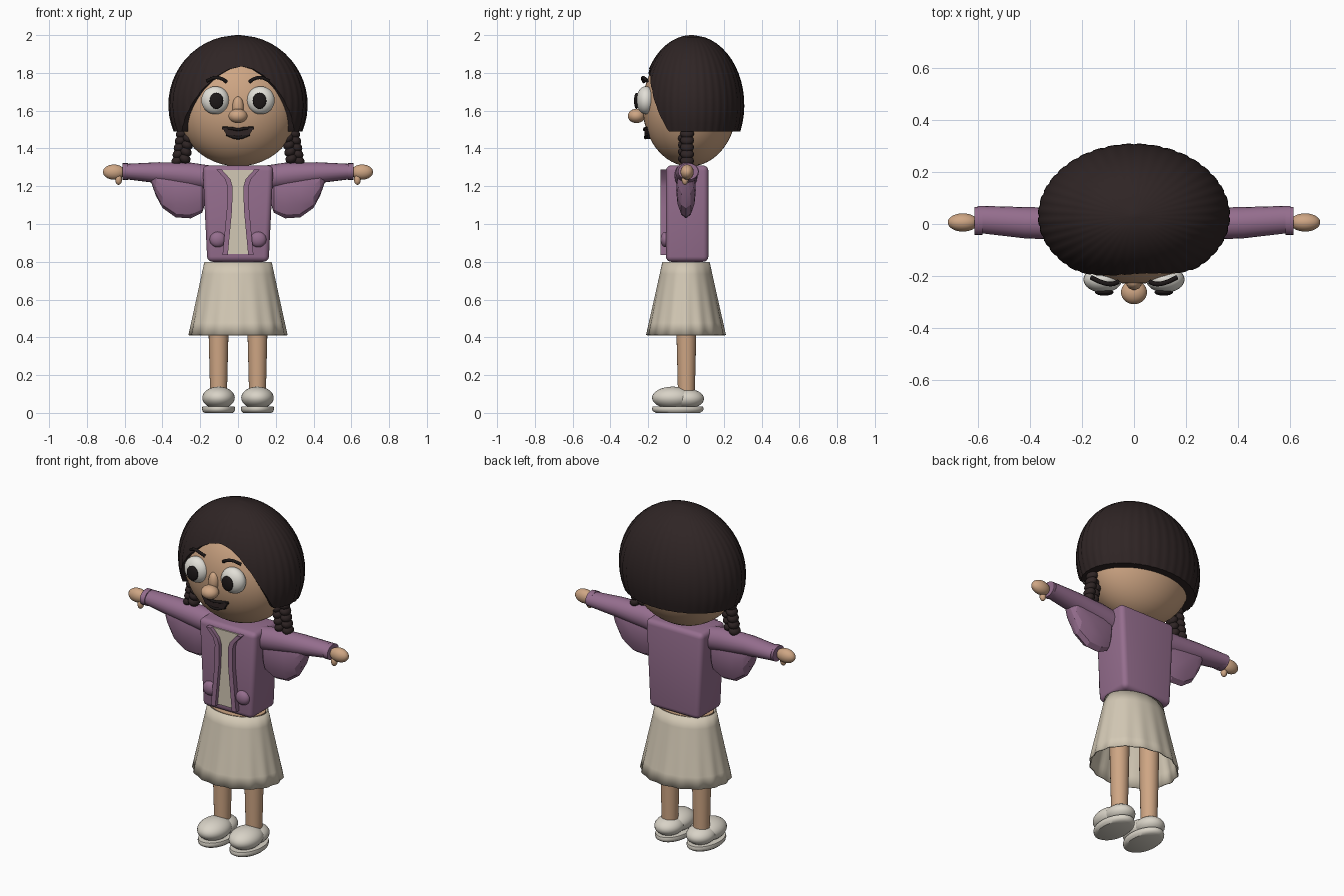
import bpy, bmesh, math
from mathutils import Vector, Matrix

cube = bpy.data.objects.get("Cube")
if cube:
    bpy.data.objects.remove(cube, do_unlink=True)


def material(name, r, g, b):
    m = bpy.data.materials.new(name)
    m.use_nodes = True
    m.diffuse_color = (r, g, b, 1)
    node = next(n for n in m.node_tree.nodes if n.type == 'BSDF_PRINCIPLED')
    node.inputs["Base Color"].default_value = (r, g, b, 1)
    node.inputs["Roughness"].default_value = 0.8
    return m


SKIN = material("skin", .62, .38, .23)
HAIR = material("dark_hair", .028, .018, .018)
JACKET = material("mauve_jacket", .30, .155, .27)
CREAM = material("cream_cloth", .65, .58, .46)
SHOE = material("off_white_shoe", .69, .65, .57)
WHITE = material("eye_white", .76, .74, .68)
BLACK = material("black", .012, .009, .009)


def finish(name, bm, mat, angle=40):
    bmesh.ops.recalc_face_normals(bm, faces=bm.faces)
    me = bpy.data.meshes.new(name)
    bm.to_mesh(me)
    bm.free()
    me.materials.append(mat)
    me.shade_smooth()
    me.set_sharp_from_angle(angle=math.radians(angle))
    ob = bpy.data.objects.new(name, me)
    bpy.context.collection.objects.link(ob)
    return ob


def ball(name, loc, radii, mat, tilt=0, seg=32):
    bm = bmesh.new()
    bmesh.ops.create_uvsphere(bm, u_segments=seg, v_segments=seg // 2, radius=1)
    bm.transform(Matrix.Translation(loc) @ Matrix.Rotation(tilt, 4, 'Y') @ Matrix.Diagonal((*radii, 1)))
    return finish(name, bm, mat)


def loft(name, rings, mat, caps=True, angle=40):
    bm = bmesh.new()
    rows = [[bm.verts.new(p) for p in ring] for ring in rings]
    n = len(rows[0])
    for a, b in zip(rows, rows[1:]):
        for i in range(n):
            j = (i + 1) % n
            bm.faces.new((a[i], a[j], b[j], b[i]))
    if caps:
        bm.faces.new(rows[0])
        bm.faces.new(rows[-1])
    return finish(name, bm, mat, angle)


def ring_z(x, y, z, rx, ry, n=24):
    return [(x + rx * math.cos(2 * math.pi * i / n), y + ry * math.sin(2 * math.pi * i / n), z)
            for i in range(n)]


def ring_x(x, y, low, high, ry, n=20):
    mid, rz = (low + high) / 2, (high - low) / 2
    return [(x, y + ry * math.cos(2 * math.pi * i / n), mid + rz * math.sin(2 * math.pi * i / n))
            for i in range(n)]


def plate(name, outline, front, back, mat):
    return loft(name, [[(x, y, z) for x, z in outline] for y in (front, back)], mat)


def tube(name, points, radius, mat):
    cu = bpy.data.curves.new(name, 'CURVE')
    cu.dimensions = '3D'
    cu.bevel_depth, cu.bevel_resolution, cu.use_fill_caps = radius, 2, True
    sp = cu.splines.new('BEZIER')
    sp.bezier_points.add(len(points) - 1)
    for bp, p in zip(sp.bezier_points, points):
        bp.co = p
        bp.handle_left_type = bp.handle_right_type = 'AUTO'
    cu.materials.append(mat)
    ob = bpy.data.objects.new(name, cu)
    bpy.context.collection.objects.link(ob)
    return ob


# Head, nose
ball("head", (0, .02, 1.625), (.325, .25, .32), SKIN, seg=48)
ball("nose_tip", (0, -.262, 1.572), (.05, .046, .038), SKIN)
ball("nose_bridge", (0, -.225, 1.62), (.03, .028, .055), SKIN)

# Hair cap: dome whose lower rim follows a parted fringe
HAIRLINE = [(0, 1.835), (12, 1.82), (22, 1.785), (34, 1.71), (49, 1.58), (60, 1.49), (180, 1.49)]


def hairline(deg):
    for (a, za), (b, zb) in zip(HAIRLINE, HAIRLINE[1:]):
        if deg <= b:
            return za + (zb - za) * (deg - a) / (b - a)
    return HAIRLINE[-1][1]


def hair_point(i, t, shrink=1.0):
    ang = 360 * i / 160 - 180
    skew = 4 * max(0, 1 - abs(ang) / 60)
    phi = math.acos((hairline(abs(ang - skew)) - 1.63) / .37) * t
    a = math.radians(ang)
    groove = (.988 if i % 4 == 0 else 1) * shrink
    r = math.sin(phi) * groove
    return (.369 * r * math.sin(a), .03 - (.265 if abs(ang) < 90 else .279) * r * math.cos(a),
            1.63 + .37 * math.cos(phi))


rows = [[hair_point(i, k / 16) for i in range(160)] for k in range(1, 17)]
rows[0] = [hair_point(i, .02) for i in range(160)]
rows.append([hair_point(i, 1, .8) for i in range(160)])
hair = loft("hair", rows, HAIR, caps=False, angle=50)
ball("hair_crown", (0, .03, 1.99), (.04, .035, .01), HAIR, seg=16)

# Mouth
smile = [(-.085, 1.512), (-.04, 1.505), (0, 1.497), (.04, 1.505), (.085, 1.512),
         (.062, 1.475), (.03, 1.455), (0, 1.45), (-.03, 1.455), (-.062, 1.475)]
plate("mouth", smile, -.219, -.18, HAIR)
tube("upper_lip", [(-.082, -.205, 1.508), (-.03, -.218, 1.505), (0, -.22, 1.5),
                   (.03, -.218, 1.505), (.082, -.205, 1.508)], .008, BLACK)
tube("lower_lip", [(-.062, -.208, 1.477), (0, -.213, 1.458), (.062, -.208, 1.477)], .01, BLACK)

# Torso: tapered box with rounded edges
bm = bmesh.new()
bmesh.ops.create_cube(bm, size=1)
for v in bm.verts:
    v.co = Vector((v.co.x * (.375 if v.co.z > 0 else .325), v.co.y * .225 + .006, 1.055 + v.co.z * .51))
bmesh.ops.bevel(bm, geom=list(bm.edges), offset=.028, segments=4, profile=.5, affect='EDGES')
finish("jacket_body", bm, JACKET)
half = [(.085, 1.285), (.05, 1.235), (.038, 1.2), (.04, 1.08), (.06, .84)]
plate("shirt_front", [(-x, z) for x, z in half] + half[::-1], -.113, -.1, CREAM)

# Waist and pleated skirt
loft("waist", [ring_z(0, 0, z, .165, .115) for z in (.7, .798)], SKIN)


def skirt_ring(t):
    out = []
    for i in range(96):
        a = 2 * math.pi * i / 96
        w = 1 + .018 * t * math.cos(16 * a)
        out.append(((.178 + .08 * t) * w * math.cos(a), (.125 + .083 * t) * w * math.sin(a), .8 - .388 * t))
    return out


skirt = loft("skirt", [skirt_ring(k / 6) for k in range(7)], CREAM, caps=False)
thick = skirt.modifiers.new("cloth_thickness", 'SOLIDIFY')
thick.thickness, thick.offset = .006, -1

for side, s in (("left", 1), ("right", -1)):
    # Eye and brow
    ball(side + "_eye", (s * .12, -.213, 1.655), (.074, .05, .074), WHITE)
    ball(side + "_pupil", (s * .114, -.262, 1.652), (.036, .013, .043), BLACK)
    tube(side + "_brow", [(s * .06, -.222, 1.752), (s * .085, -.23, 1.768),
                          (s * .12, -.225, 1.775), (s * .165, -.205, 1.757)], .009, BLACK)

    # Braid: crossing lobes, row by row
    for k in range(5):
        for lobe in (-1, 1):
            ball(f"{side}_braid_{k}_{'outer' if lobe > 0 else 'inner'}",
                 (s * (.278 + .006 * k + lobe * .02), lobe * .006, 1.49 - .036 * k - (.012 if lobe > 0 else 0)),
                 (.032, .037, .026), HAIR, lobe * s * .5, 16)

    # Sleeve, its hanging fullness, and the cuff
    loft(side + "_sleeve", [ring_x(s * x, y, lo, hi, ry) for x, y, lo, hi, ry in (
        (.15, 0, 1.18, 1.31, .06), (.25, 0, 1.19, 1.325, .062), (.42, .005, 1.215, 1.327, .06),
        (.6, .018, 1.238, 1.318, .052))], JACKET)
    loft(side + "_sleeve_drape", [ring_x(s * x, 0, lo, hi, ry, 12) for x, lo, hi, ry in (
        (.17, 1.12, 1.26, .02), (.19, 1.06, 1.3, .04), (.25, 1.03, 1.32, .05), (.33, 1.035, 1.32, .052),
        (.40, 1.085, 1.32, .05), (.435, 1.15, 1.32, .045), (.46, 1.22, 1.3, .03))], JACKET, angle=18)
    loft(side + "_cuff", [ring_x(s * x, .012, 1.234, 1.322, .054) for x in (.582, .612)], JACKET)

    # Hand and thumb
    ball(side + "_hand", (s * .657, .006, 1.275), (.058, .035, .04), SKIN)
    ball(side + "_thumb", (s * .632, -.005, 1.235), (.018, .018, .028), SKIN, seg=16)

    # Lapel edging and pocket
    edge = [(.1, 1.288), (.055, 1.238), (.043, 1.2), (.045, 1.08), (.068, .835)]
    strip = [(s * (x + .014), z) for x, z in edge] + [(s * (x - .014), z) for x, z in edge[::-1]]
    plate(side + "_lapel", strip, -.135, -.1, JACKET)
    ball(side + "_pocket", (s * .107, -.108, .918), (.043, .027, .041), JACKET)

    # Leg and shoe
    loft(side + "_leg", [ring_z(s * .103, .002, z, r, r) for z, r in ((.08, .044), (.4, .052), (.75, .056))], SKIN)
    ball(side + "_shoe_toe", (s * .103, -.07, .08), (.086, .11, .059), SHOE)
    ball(side + "_shoe_heel", (s * .103, .005, .075), (.078, .09, .052), SHOE)
    loft(side + "_sole", [ring_z(s * .103, -.043, z, .088 * k, .137 * k, 32)
                          for z, k in ((0, .85), (.01, .97), (.022, 1), (.034, .97))], SHOE)
